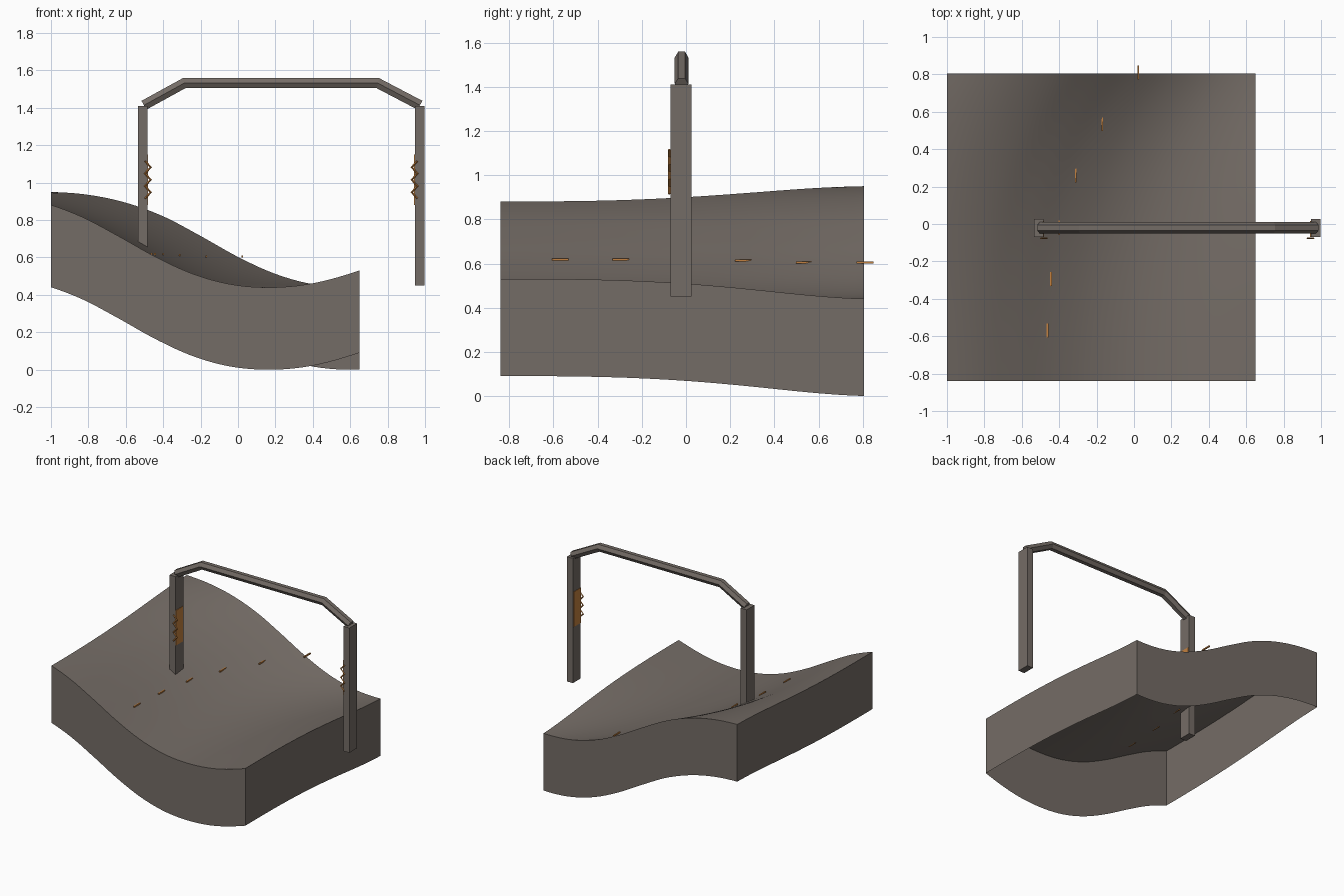
import bpy, bmesh, math
from mathutils import Vector

cube = bpy.data.objects.get("Cube")
if cube:
    bpy.data.objects.remove(cube, do_unlink=True)


def material(name, rgb):
    m = bpy.data.materials.new(name)
    m.use_nodes = True
    color = (*rgb, 1)
    m.diffuse_color = color
    m.node_tree.nodes["Principled BSDF"].inputs["Base Color"].default_value = color
    return m


STONE = material("warm_grey", (0.175, 0.15, 0.132))
ORANGE = material("orange", (0.55, 0.22, 0.05))


def finish(name, bm, mat):
    bmesh.ops.recalc_face_normals(bm, faces=bm.faces)
    mesh = bpy.data.meshes.new(name)
    bm.to_mesh(mesh)
    bm.free()
    mesh.materials.append(mat)
    obj = bpy.data.objects.new(name, mesh)
    bpy.context.collection.objects.link(obj)
    return obj


def box(name, center, size, mat):
    bm = bmesh.new()
    bmesh.ops.create_cube(bm, size=1)
    bmesh.ops.scale(bm, vec=size, verts=bm.verts)
    bmesh.ops.translate(bm, vec=center, verts=bm.verts)
    return finish(name, bm, mat)


def sweep(name, path, y, radius, sides, mat):
    """Tube along a path of (x, z) points, with mitred joints."""
    bm = bmesh.new()
    pts = [Vector(p) for p in path]
    rings = []
    for i, p in enumerate(pts):
        a = (p - pts[i - 1]).normalized() if i else (pts[1] - p).normalized()
        b = (pts[i + 1] - p).normalized() if i < len(pts) - 1 else a
        t = (a + b).normalized()
        normal = Vector((-t.y, t.x)) / max(t.dot(a), 0.3)
        ring = []
        for k in range(sides):
            ang = 2 * math.pi * k / sides
            q = p + normal * radius * math.sin(ang)
            ring.append(bm.verts.new((q.x, y + radius * math.cos(ang), q.y)))
        rings.append(ring)
    for r, s in zip(rings, rings[1:]):
        for k in range(sides):
            n = (k + 1) % sides
            bm.faces.new((r[k], r[n], s[n], s[k]))
    bm.faces.new(rings[0])
    bm.faces.new(rings[-1])
    return finish(name, bm, mat)


# Slope: one profile whose position shifts towards the back
X0, X1, Y0, Y1 = -1.0, 0.65, -0.84, 0.805
PROFILE = [.945, .95, .935, .893, .82, .715, .603, .512, .457, .44, .455, .502, .575]
START, STEP = -1.64, 0.2


def height(x, y):
    t = (y - Y0) / (Y1 - Y0)
    f = (x - 0.44 * t ** 2.8 - START) / STEP
    i = min(max(int(f), 1), len(PROFILE) - 3)
    f -= i
    a, b, c, d = PROFILE[i - 1:i + 3]
    return b + 0.5 * f * (c - a + f * (2 * a - 5 * b + 4 * c - d + f * (3 * (b - c) + d - a)))


# Terrain block, hollow from below, with walls that follow the surface
N = 40
bm = bmesh.new()
grid = []
for j in range(N + 1):
    y = Y0 + (Y1 - Y0) * j / N
    xs = [X0 + (X1 - X0) * i / N for i in range(N + 1)]
    grid.append([bm.verts.new((x, y, height(x, y))) for x in xs])
for r, s in zip(grid, grid[1:]):
    for i in range(N):
        bm.faces.new((r[i], r[i + 1], s[i + 1], s[i]))
rim = [e for e in bm.edges if e.is_boundary]
skirt = bmesh.ops.extrude_edge_only(bm, edges=rim)
low = [v for v in skirt["geom"] if isinstance(v, bmesh.types.BMVert)]
bmesh.ops.translate(bm, vec=(0, 0, -0.44), verts=low)
terrain = finish("terrain", bm, STONE)
bpy.ops.object.select_all(action='DESELECT')
terrain.select_set(True)
bpy.context.view_layer.objects.active = terrain
bpy.ops.object.shade_smooth_by_angle(angle=math.radians(35))

# Gate: two posts, each with an inner panel and a zigzag trim
GATE_Y = -0.022
for side, x, inward in (("right", -0.509, 1), ("left", 0.971, -1)):
    box(side + "_post", (x, GATE_Y, 0.93), (0.051, 0.095, 0.96), STONE)
    box(side + "_panel", (x + inward * 0.027, GATE_Y - 0.004, 1.015), (0.004, 0.085, 0.27), ORANGE)
    zigzag = [(x + inward * (0.012 if k % 2 == 0 else 0.042), 0.915 + 0.0335 * k)
              for k in range(7)]
    sweep(side + "_zigzag", zigzag, -0.076, 0.005, 4, ORANGE)

# Gate beam with a hexagonal section
sweep("gate_beam", [(-0.503, 1.414), (-0.288, 1.532), (0.748, 1.532), (0.973, 1.414)],
      -0.02, 0.031, 6, STONE)

# Row of marker dashes along the slope
MARKERS = [(-0.462, -0.57), (-0.444, -0.295), (-0.4, -0.02),
           (-0.312, 0.26), (-0.17, 0.535), (0.022, 0.81)]
for n, (x, y) in enumerate(MARKERS):
    z = max(height(x, y) + 0.003, 0.605)
    box(f"marker_{n + 1}", (x, y, z), (0.009, 0.075, 0.01), ORANGE)
